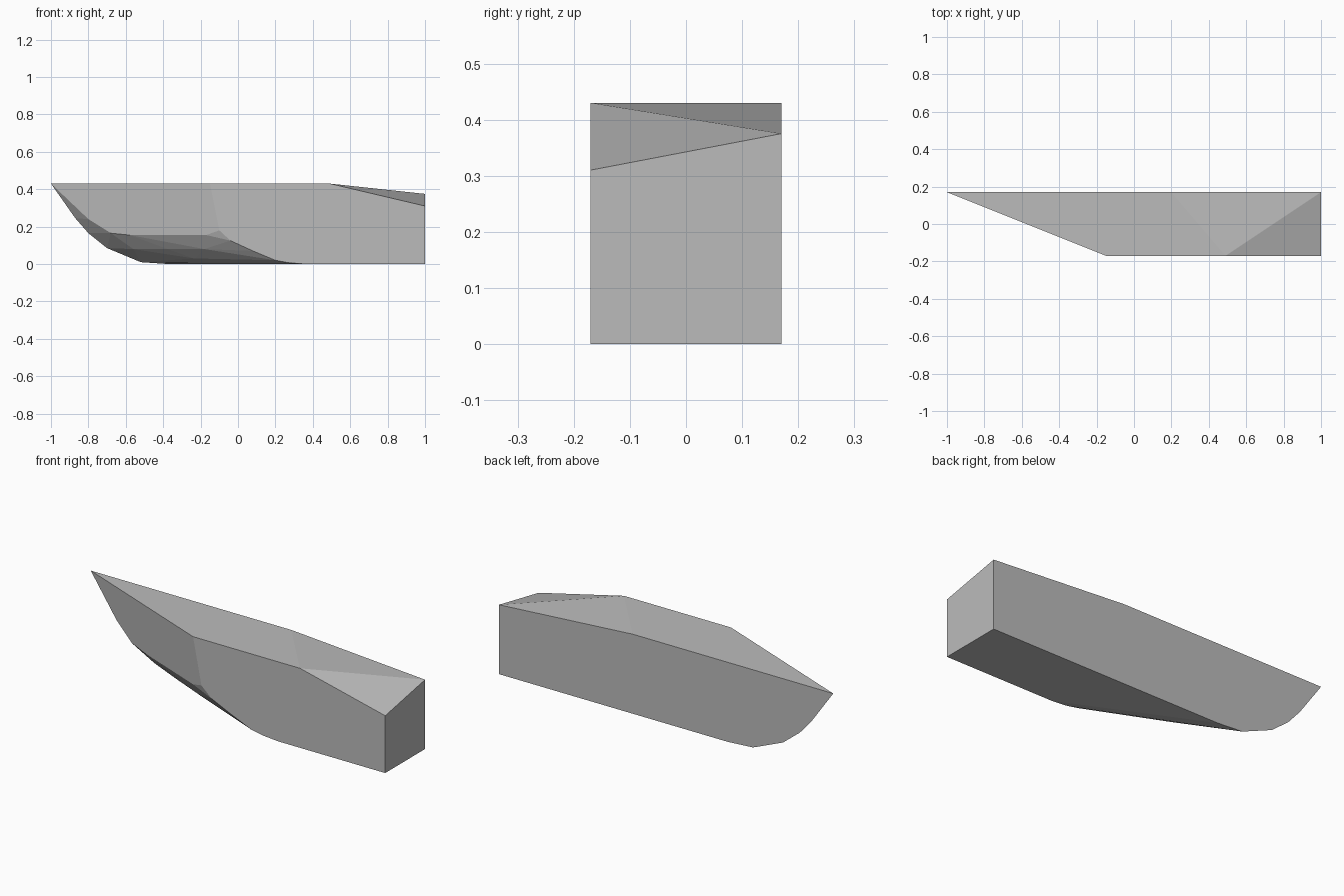
import bpy, bmesh

if "Cube" in bpy.data.objects:
    bpy.data.objects.remove(bpy.data.objects["Cube"])

gray = bpy.data.materials.new("plain gray")
gray.diffuse_color = (0.5, 0.5, 0.5, 1)
gray.use_nodes = True
gray.node_tree.nodes["Principled BSDF"].inputs["Base Color"].default_value = gray.diffuse_color

# Flat inner side: deck line and rounded bow, as (x, z)
inner = [(1, 0), (1, 0.375), (0.2, 0.43), (-1, 0.43), (-0.93, 0.335), (-0.87, 0.245),
         (-0.8, 0.165), (-0.7, 0.085), (-0.52, 0.01), (-0.37, 0)]
# Outer side: deck line, shoulder edge and bilge sweep
outer = [(1, 0), (1, 0.31), (0.49, 0.43), (-0.15, 0.43), (-0.1, 0.18), (-0.04, 0.125),
         (0.08, 0.07), (0.2, 0.02), (0.27, 0.007), (0.36, 0)]
# Chine along the slanted bow, as (x, z); y follows the flared side plane
chine = [(-0.8, 0.24), (-0.68, 0.165), (-0.58, 0.155), (-0.17, 0.155)]
# Rounded bilge below the chine, as (x, y, z)
bilge = [(-0.375, 0, 0.08), (-0.235, 0, 0.03), (-0.56, 0.085, 0.08), (-0.18, -0.085, 0.08)]


def flare_y(x, z):
    return 0.17 - 0.4 * (x - 0.2 * (0.43 - z) + 1)


points = [(x, 0.17, z) for x, z in inner] + [(x, -0.17, z) for x, z in outer]
points += [(x, flare_y(x, z), z) for x, z in chine] + bilge

# Skin the sections into one closed faceted hull
bm = bmesh.new()
for p in points:
    bm.verts.new(p)
result = bmesh.ops.convex_hull(bm, input=bm.verts[:])
loose = [v for v in bm.verts if not v.link_faces]
bmesh.ops.delete(bm, geom=loose, context='VERTS')
bmesh.ops.dissolve_limit(bm, angle_limit=0.01, verts=bm.verts[:], edges=bm.edges[:])
bmesh.ops.recalc_face_normals(bm, faces=bm.faces[:])

mesh = bpy.data.meshes.new("half_hull")
bm.to_mesh(mesh)
bm.free()
mesh.materials.append(gray)
hull = bpy.data.objects.new("half_hull", mesh)
bpy.context.collection.objects.link(hull)
